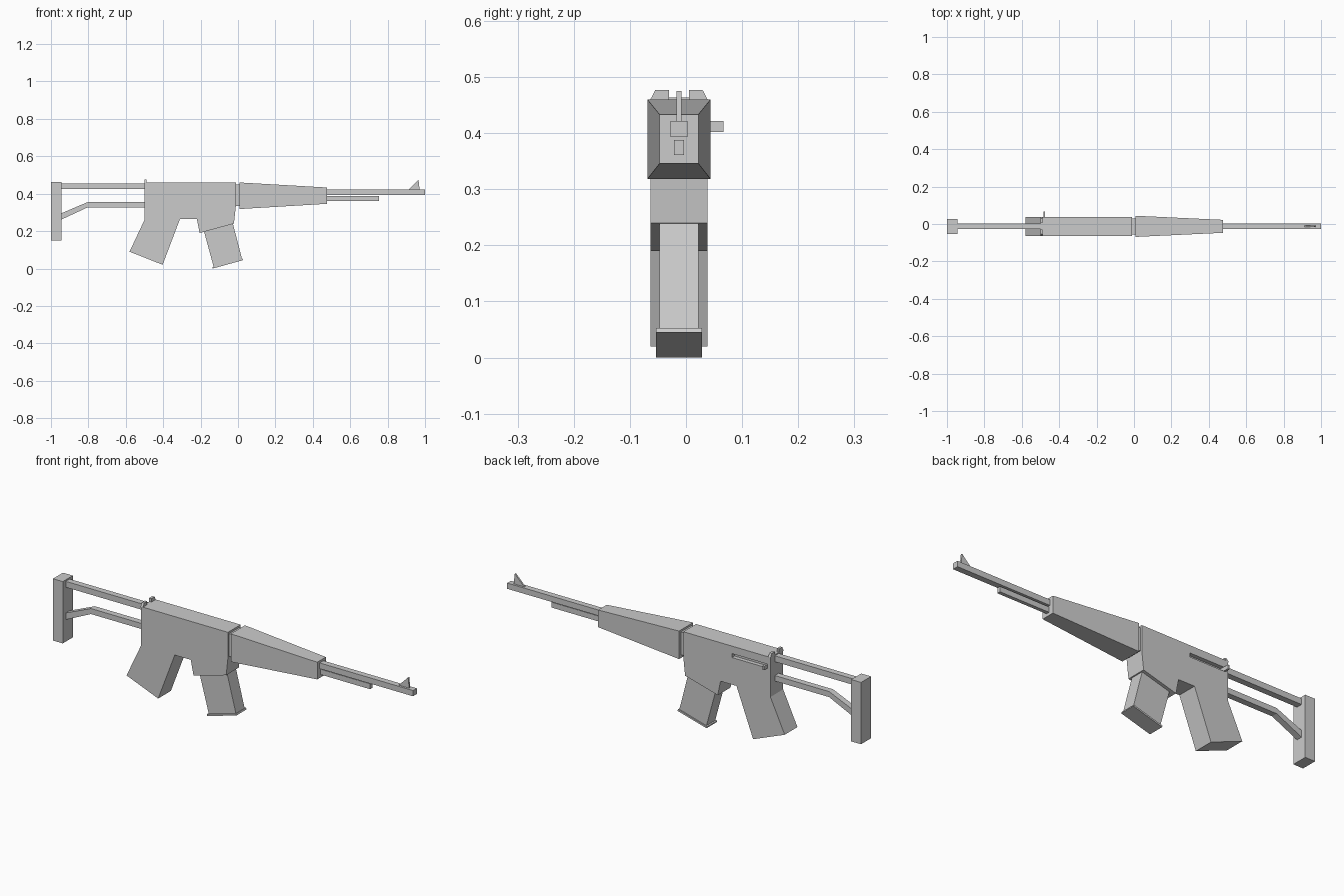
import bpy
import bmesh

cube = bpy.data.objects.get("Cube")
if cube:
    bpy.data.objects.remove(cube, do_unlink=True)

grey = bpy.data.materials.new("plain grey")
grey.use_nodes = True
colour = (0.6, 0.6, 0.6, 1)
grey.diffuse_color = colour
grey.node_tree.nodes["Principled BSDF"].inputs["Base Color"].default_value = colour

MID = -0.0125  # y of the centre plane


def finish(name, bm):
    bmesh.ops.recalc_face_normals(bm, faces=bm.faces)
    mesh = bpy.data.meshes.new(name)
    bm.to_mesh(mesh)
    bm.free()
    mesh.materials.append(grey)
    obj = bpy.data.objects.new(name, mesh)
    bpy.context.collection.objects.link(obj)
    return obj


def loft(name, ring_a, ring_b):
    """Solid between two matching rings of points."""
    bm = bmesh.new()
    a = [bm.verts.new(p) for p in ring_a]
    b = [bm.verts.new(p) for p in ring_b]
    bm.faces.new(a)
    bm.faces.new(b[::-1])
    for i in range(len(a)):
        j = (i + 1) % len(a)
        bm.faces.new((a[i], b[i], b[j], a[j]))
    return finish(name, bm)


def side_profile(name, points, width, y=MID):
    """Outline in x and z, extruded across y."""
    return loft(name, [(x, y - width / 2, z) for x, z in points],
                [(x, y + width / 2, z) for x, z in points])


def box(name, x0, x1, z0, z1, width, y=MID):
    return side_profile(name, [(x0, z0), (x1, z0), (x1, z1), (x0, z1)], width, y)


def section(x, width, z0, z1):
    l, r = MID - width / 2, MID + width / 2
    return [(x, l, z0), (x, r, z0), (x, r, z1), (x, l, z1)]


# Receiver with pistol grip and magazine well
receiver = side_profile("receiver_and_grip", [
    (-0.5, 0.46), (-0.012, 0.46), (-0.012, 0.33), (-0.022, 0.24),
    (-0.205, 0.19), (-0.22, 0.265), (-0.31, 0.265), (-0.403, 0.02),
    (-0.58, 0.09), (-0.5, 0.26)], 0.102)

# Slot on the back side with its handle
cutter = box("slot_cutter", -0.485, -0.285, 0.402, 0.422, 0.04, 0.038)
cutter.hide_render = True
cutter.hide_viewport = True
cut = receiver.modifiers.new("slot", "BOOLEAN")
cut.operation = "DIFFERENCE"
cut.solver = "EXACT"
cut.object = cutter
box("slot_handle", -0.485, -0.475, 0.402, 0.422, 0.05, 0.042)

# Neck and tapered handguard
box("neck", -0.02, 0.02, 0.335, 0.45, 0.085)
loft("handguard", section(0.008, 0.113, 0.318, 0.46),
     section(0.477, 0.069, 0.346, 0.433))

# Barrel, lower tube and front sight
box("barrel", 0.46, 1.0, 0.393, 0.422, 0.03)
box("lower_tube", 0.46, 0.755, 0.361, 0.388, 0.018)
side_profile("front_sight", [(0.91, 0.42), (0.971, 0.42), (0.965, 0.475)], 0.009)

# Pair of rear sight blocks
for side, label in ((-1, "front"), (1, "back")):
    outline = [(0.0175, 0.455), (0.051, 0.455), (0.051, 0.46),
               (0.042, 0.477), (0.0175, 0.477)]
    loft("rear_sight_" + label,
         [(-0.501, MID + side * y, z) for y, z in outline],
         [(-0.488, MID + side * y, z) for y, z in outline])

# Magazine and its base plate
side_profile("magazine", [(-0.185, 0.21), (-0.03, 0.25), (0.022, 0.05),
                          (-0.13, 0.008)], 0.07)
side_profile("magazine_base", [(-0.137, 0.008), (0.025, 0.053), (0.028, 0.045),
                               (-0.135, 0.0)], 0.082)

# Skeleton stock
box("butt_plate", -1.0, -0.945, 0.15, 0.463, 0.08)
box("upper_stock_rod", -0.95, -0.49, 0.425, 0.455, 0.031)
side_profile("lower_stock_strut", [
    (-0.49, 0.355), (-0.804, 0.355), (-0.95, 0.293), (-0.95, 0.259),
    (-0.804, 0.327), (-0.49, 0.327)], 0.031)
